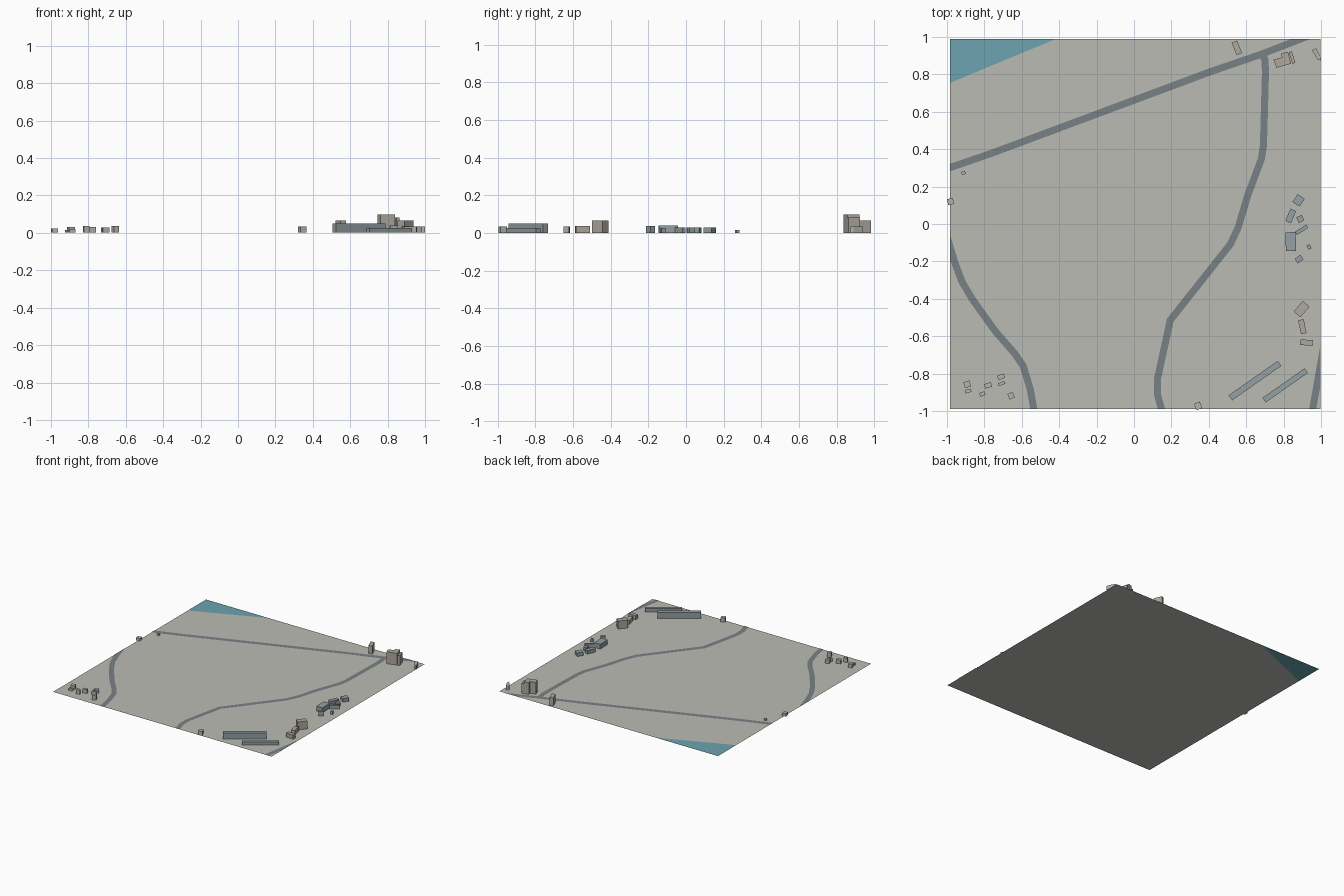
import bpy, bmesh
from math import radians
from mathutils import Vector, Matrix

if "Cube" in bpy.data.objects:
    bpy.data.objects.remove(bpy.data.objects["Cube"])

X0, X1, YE = -0.983, 0.998, 0.99      # ground limits
ROAD_W = 0.038


def mat(name, r, g, b):
    m = bpy.data.materials.new(name)
    m.diffuse_color = (r, g, b, 1)
    m.use_nodes = True
    m.node_tree.nodes["Principled BSDF"].inputs["Base Color"].default_value = m.diffuse_color
    return m


GROUND = mat("ground_grey", 0.50, 0.50, 0.46)
WATER = mat("water_blue", 0.15, 0.37, 0.44)
ROAD = mat("road_grey", 0.19, 0.22, 0.24)
WARM = mat("wall_warm", 0.42, 0.39, 0.34)
COOL = mat("wall_cool", 0.30, 0.35, 0.36)
PALE = mat("wall_pale", 0.45, 0.45, 0.42)


def finish(bm, name, material):
    me = bpy.data.meshes.new(name)
    bm.to_mesh(me)
    bm.free()
    me.materials.append(material)
    ob = bpy.data.objects.new(name, me)
    bpy.context.collection.objects.link(ob)
    return ob


def sheet(name, pts, z, material):
    bm = bmesh.new()
    f = bm.faces.new([bm.verts.new((x, y, z)) for x, y in pts])
    f.normal_update()
    if f.normal.z < 0:
        f.normal_flip()
    finish(bm, name, material)


def road(name, pts, z):
    """Mitred ribbon along a path, trimmed to the ground square."""
    pts = [Vector(p) for p in pts]
    bm = bmesh.new()
    last = None
    for i, p in enumerate(pts):
        a = (p - pts[i - 1]).normalized() if i else None
        b = (pts[i + 1] - p).normalized() if i + 1 < len(pts) else None
        a, b = a or b, b or a
        t = (a + b).normalized()
        n = Vector((-t.y, t.x)) * (ROAD_W / 2 / t.dot(a))
        pair = [bm.verts.new((*(p + s * n), z)) for s in (1, -1)]
        if last:
            bm.faces.new((last[0], last[1], pair[1], pair[0]))
        last = pair
    for co, no in (((X0, 0, 0), (-1, 0, 0)), ((X1, 0, 0), (1, 0, 0)),
                   ((0, -YE, 0), (0, -1, 0)), ((0, YE, 0), (0, 1, 0))):
        bmesh.ops.bisect_plane(bm, geom=bm.verts[:] + bm.edges[:] + bm.faces[:],
                               plane_co=co, plane_no=no, clear_outer=True)
    finish(bm, name, ROAD)


def prism(name, pts, h, material):
    bm = bmesh.new()
    f = bm.faces.new([bm.verts.new((x, y, 0.001)) for x, y in pts])
    ext = bmesh.ops.extrude_face_region(bm, geom=[f], use_keep_orig=True)
    for v in ext["geom"]:
        if isinstance(v, bmesh.types.BMVert):
            v.co.z = h
    bmesh.ops.recalc_face_normals(bm, faces=bm.faces[:])
    finish(bm, name, material)


def block(name, x, y, w, d, angle, h, material):
    r = Matrix.Rotation(radians(angle), 2)
    pts = [Vector((x, y)) + r @ Vector((sx * w / 2, sy * d / 2))
           for sx, sy in ((-1, -1), (1, -1), (1, 1), (-1, 1))]
    prism(name, pts, h, material)


# Ground with its corner taken by water
sheet("ground", [(X0, -YE), (X1, -YE), (X1, YE), (-0.416, YE), (X0, 0.755)], 0, GROUND)
sheet("water", [(X0, 0.755), (-0.416, YE), (X0, YE)], 0, WATER)

# Roads
road("main_road", [(-1.03, 0.286), (-0.77, 0.375), (0.408, 0.814), (0.687, 0.91), (0.95, 1.012)], 0.002)
road("winding_road", [(0.68, 0.914), (0.699, 0.88), (0.703, 0.82), (0.692, 0.42), (0.681, 0.348),
                      (0.607, 0.15), (0.558, -0.016), (0.516, -0.107), (0.194, -0.514),
                      (0.125, -0.83), (0.125, -0.91), (0.155, -1.02)], 0.0025)
road("west_road", [(-1.003, -0.06), (-0.957, -0.209), (-0.919, -0.31), (-0.866, -0.4), (-0.742, -0.573),
                   (-0.635, -0.696), (-0.592, -0.76), (-0.555, -0.883), (-0.53, -1.02)], 0.002)
road("corner_road", [(1.024, -0.6), (0.952, -1.01)], 0.002)

# Rectangular buildings: x, y, width, depth, angle, height
groups = {
    "west_hut": (PALE, [(-.981, .120, .032, .032, 10, .024), (-.912, .273, .021, .018, 20, .016)]),
    "southwest_house": (PALE, [
        (-.892, -.857, .034, .033, 18, .032), (-.887, -.893, .034, .018, 17, .018),
        (-.811, -.909, .030, .020, 18, .037), (-.780, -.863, .038, .025, 16, .032),
        (-.711, -.817, .037, .024, 20, .030), (-.708, -.853, .037, .016, 20, .028),
        (-.657, -.918, .030, .032, 24, .036)]),
    "north_building": (WARM, [(.550, .942, .031, .072, 22, .066), (.845, .890, .017, .064, 18, .082)]),
    "east_house": (COOL, [
        (.880, .126, .045, .050, -34, .030), (.838, .043, .033, .071, -23, .030),
        (.889, .027, .032, .033, 25, .028), (.896, -.031, .072, .020, 33, .030),
        (.838, -.094, .055, .100, 2, .040), (.936, -.123, .018, .024, 25, .025),
        (.883, -.188, .038, .030, 35, .037)]),
    "southeast_building": (WARM, [
        (.896, -.455, .075, .048, 49, .066), (.900, -.549, .030, .076, 12, .037),
        (.922, -.634, .066, .030, -4, .034)]),
    "long_shed": (COOL, [(.647, -.837, .321, .033, 35, .050), (.808, -.863, .275, .030, 35, .027)]),
    "south_house": (PALE, [(.343, -.973, .033, .036, 22, .034)]),
}
for name, (material, rows) in groups.items():
    for i, row in enumerate(rows, 1):
        block(f"{name}_{i}", *row, material)

# Irregular footprints in the north-east
prism("tall_building", [(.746, .878), (.791, .891), (.786, .910), (.823, .921), (.840, .857), (.762, .835)],
      0.098, WARM)
prism("corner_building", [(.952, .929), (.973, .940), (1.0, .889), (1.0, .873), (.981, .881)], 0.034, PALE)
